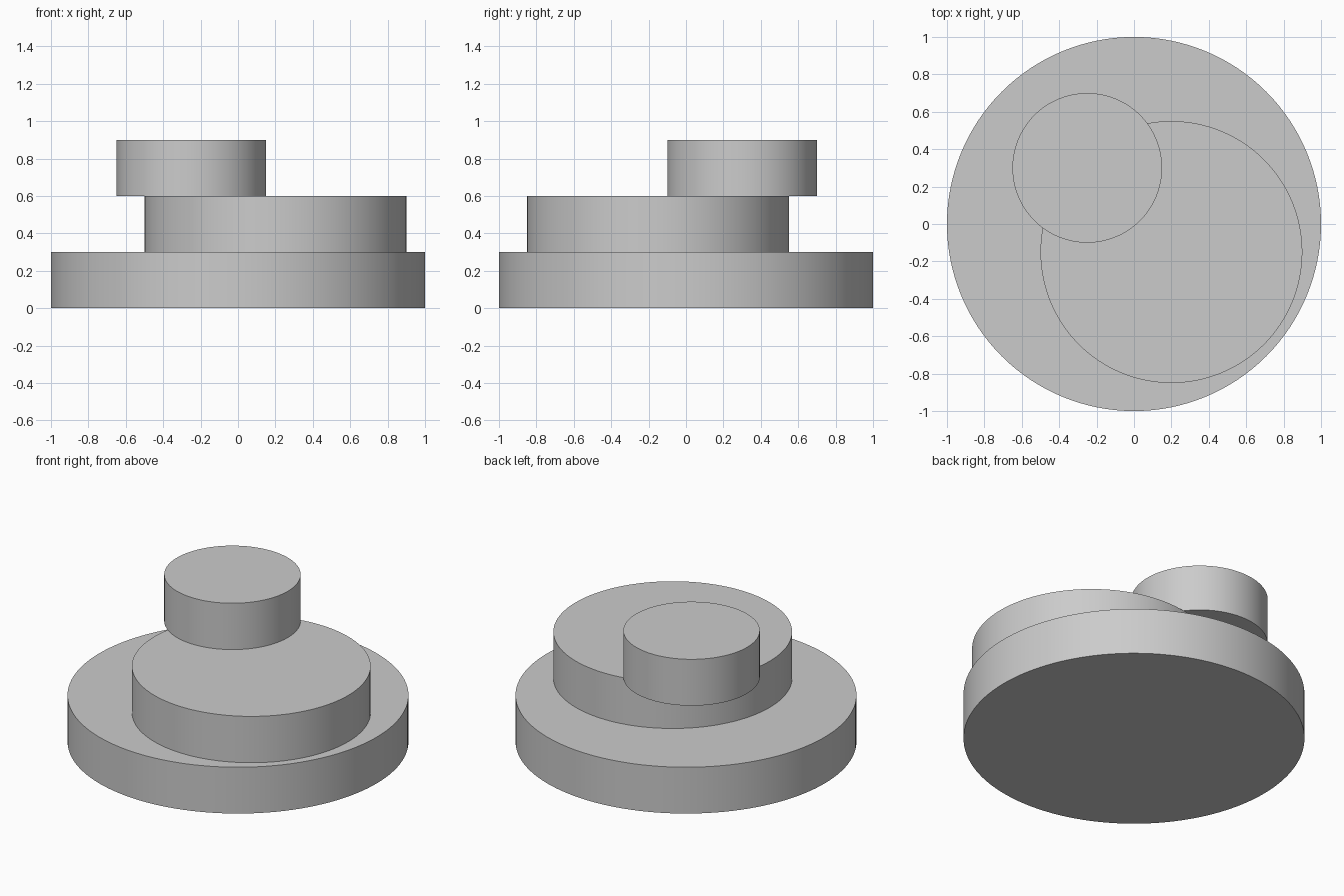
import bpy

# Remove the default cube
cube = bpy.data.objects.get("Cube")
if cube:
    bpy.data.objects.remove(cube, do_unlink=True)

# Single plain grey
GREY = (0.6, 0.6, 0.6, 1.0)
grey = bpy.data.materials.new("plain_grey")
grey.use_nodes = True
grey.diffuse_color = GREY
grey.node_tree.nodes["Principled BSDF"].inputs["Base Color"].default_value = GREY

TIER_HEIGHT = 0.3


def add_tier(name, level, radius, x, y):
    """Add one round slab resting on the slab below."""
    bpy.ops.mesh.primitive_cylinder_add(
        vertices=128, radius=radius, depth=TIER_HEIGHT,
        location=(x, y, (level + 0.5) * TIER_HEIGHT))
    tier = bpy.context.object
    tier.name = name
    tier.data.materials.append(grey)
    bpy.ops.object.shade_smooth_by_angle()


# Three off-centre stacked discs
add_tier("base_disc", 0, 1.0, 0, 0)
add_tier("middle_disc", 1, 0.7, 0.2, -0.15)
add_tier("top_disc", 2, 0.4, -0.25, 0.3)
